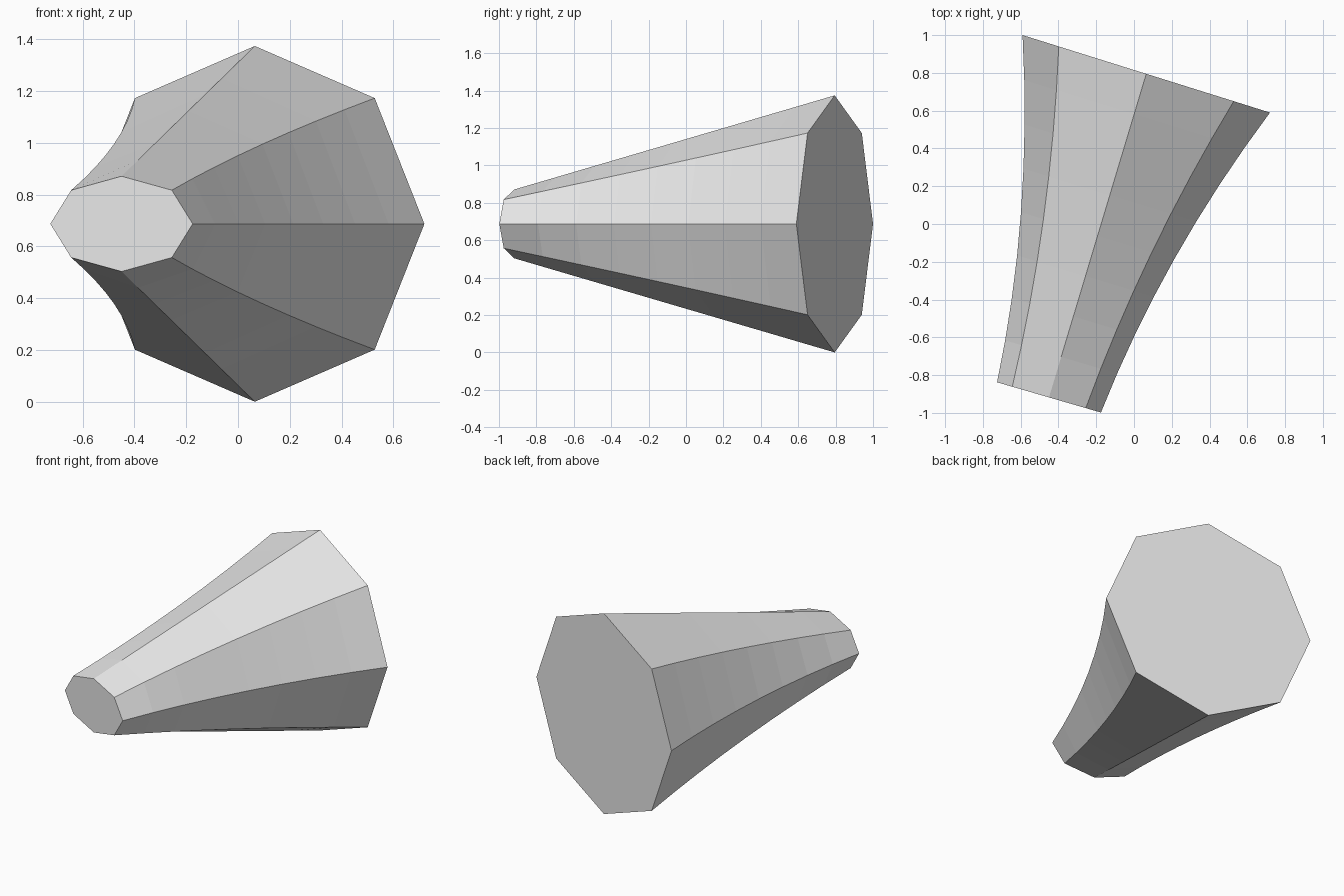
import bpy
import bmesh
import math
from mathutils import Vector

cube = bpy.data.objects.get("Cube")
if cube:
    bpy.data.objects.remove(cube, do_unlink=True)

SIDES = 8
STEPS = 8
MIDDLE = 0.687
SAG = 0.062  # how far the flanks curve inwards

# Single plain colour
grey = bpy.data.materials.new("light_grey")
grey.use_nodes = True
colour = (0.8, 0.8, 0.8, 1)
grey.diffuse_color = colour
grey.node_tree.nodes["Principled BSDF"].inputs["Base Color"].default_value = colour

# Wide end and narrow end: centre and sideways half-axis
wide_centre = Vector((0.065, 0.795, MIDDLE))
narrow_centre = Vector((-0.45, -0.918, MIDDLE))
wide_axis = Vector((0.655, -0.205, 0))
narrow_axis = Vector((0.275, -0.08, 0))
wide_height, narrow_height = MIDDLE, 0.184


def make_ring(bm, t):
    """One eight-sided cross-section, t running from wide to narrow end."""
    centre = wide_centre.lerp(narrow_centre, t)
    axis = wide_axis.lerp(narrow_axis, t)
    axis -= axis.normalized() * SAG * 4 * t * (1 - t)
    height = wide_height + (narrow_height - wide_height) * t
    verts = []
    for i in range(SIDES):
        a = math.tau * i / SIDES
        offset = axis * math.cos(a) + Vector((0, 0, height * math.sin(a)))
        verts.append(bm.verts.new(centre + offset))
    return verts


# Flared, slanted body with flat caps
bm = bmesh.new()
rings = [make_ring(bm, s / STEPS) for s in range(STEPS + 1)]
for a, b in zip(rings, rings[1:]):
    for i in range(SIDES):
        j = (i + 1) % SIDES
        bm.faces.new((a[i], a[j], b[j], b[i]))
bm.faces.new(rings[0])
bm.faces.new(rings[-1])
bmesh.ops.recalc_face_normals(bm, faces=bm.faces)

mesh = bpy.data.meshes.new("flared_body")
bm.to_mesh(mesh)
bm.free()
mesh.materials.append(grey)
body = bpy.data.objects.new("flared_body", mesh)
bpy.context.collection.objects.link(body)
